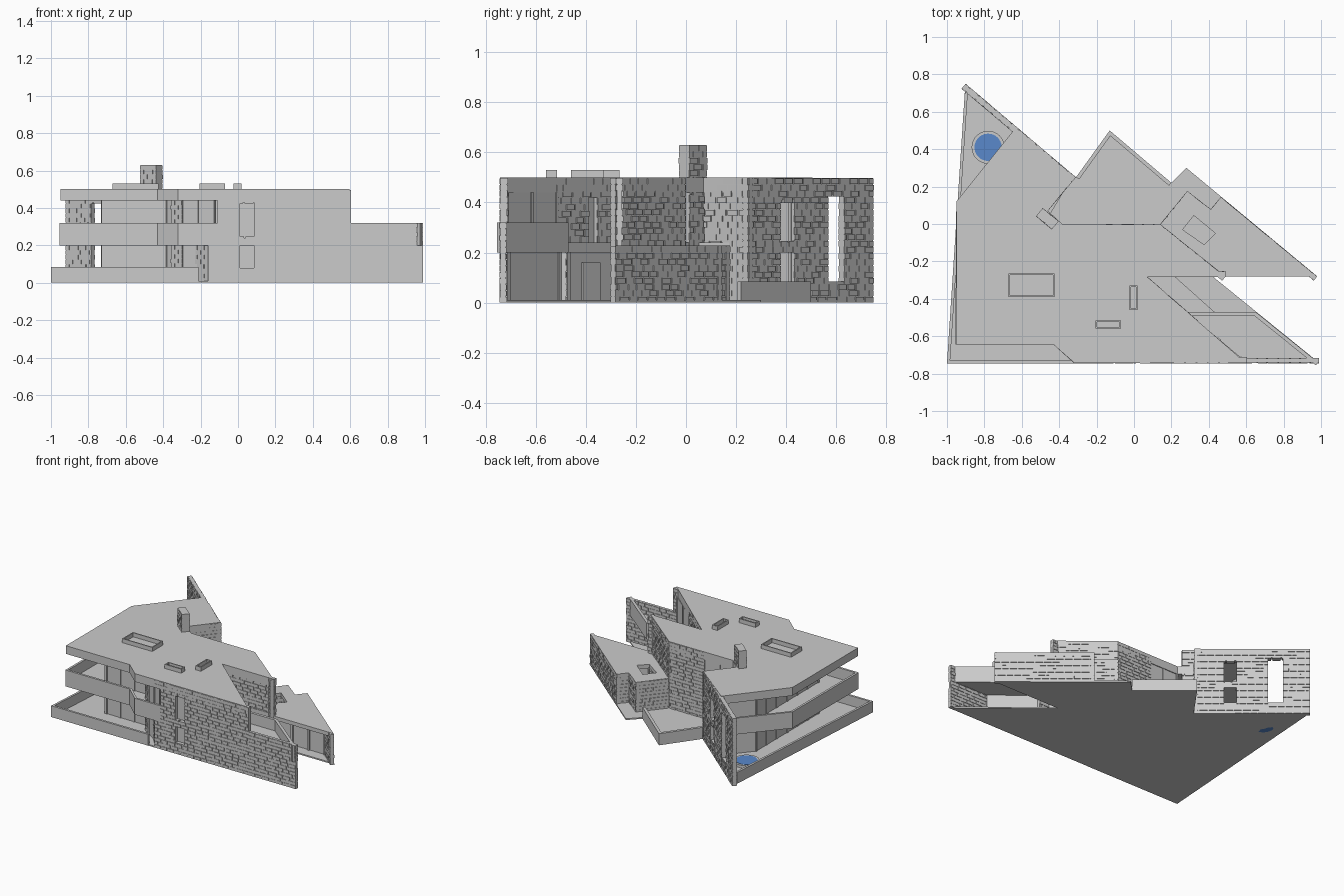
import bpy, bmesh, random
from mathutils import Vector

if "Cube" in bpy.data.objects:
    bpy.data.objects.remove(bpy.data.objects["Cube"])

random.seed(4)


def finish(bm, name, color=None):
    bmesh.ops.recalc_face_normals(bm, faces=bm.faces)
    me = bpy.data.meshes.new(name)
    bm.to_mesh(me)
    bm.free()
    ob = bpy.data.objects.new(name, me)
    bpy.context.collection.objects.link(ob)
    if color:
        m = bpy.data.materials.new(name)
        m.diffuse_color = color
        m.use_nodes = True
        m.node_tree.nodes["Principled BSDF"].inputs["Base Color"].default_value = m.diffuse_color
        me.materials.append(m)
    return ob


def add_prism(bm, pts, z0, z1):
    lo = [bm.verts.new((x, y, z0)) for x, y in pts]
    hi = [bm.verts.new((x, y, z1)) for x, y in pts]
    bm.faces.new(lo[::-1])
    bm.faces.new(hi)
    for i in range(len(pts)):
        j = (i + 1) % len(pts)
        bm.faces.new((lo[i], lo[j], hi[j], hi[i]))


def prism(name, pts, z0, z1):
    bm = bmesh.new()
    add_prism(bm, pts, z0, z1)
    return finish(bm, name)


def strip(name, pts, t, z0, z1, closed=False):
    """Mitred wall of thickness t on the left of a path."""
    p = [Vector(q) for q in pts]
    n = len(p)
    off = []
    for i in range(n):
        ns = []
        for a, b in ((i - 1, i), (i, i + 1)):
            if closed or (a >= 0 and b < n):
                d = (p[b % n] - p[a % n]).normalized()
                ns.append(Vector((-d.y, d.x)))
        m = ns[0] if len(ns) == 1 else (ns[0] + ns[1]) / (1 + ns[0].dot(ns[1]))
        off.append(p[i] + m * t)
    bm = bmesh.new()
    rows = [[bm.verts.new((v.x, v.y, z)) for v in line]
            for line, z in ((p, z0), (p, z1), (off, z1), (off, z0))]
    for i in range(n if closed else n - 1):
        j = (i + 1) % n
        for k in range(4):
            a, b = rows[k], rows[(k + 1) % 4]
            bm.faces.new((a[i], a[j], b[j], b[i]))
    if not closed:
        bm.faces.new([r[0] for r in rows])
        bm.faces.new([r[-1] for r in rows])
    return finish(bm, name)


def stone_wall(name, p0, p1, z0, z1, t=0.035, holes=()):
    """Core plus staggered stone courses; t goes to the left of p0->p1."""
    p0, p1 = Vector(p0), Vector(p1)
    d = p1 - p0
    L = d.length
    d.normalize()
    nrm = Vector((-d.y, d.x)) * (1 if t > 0 else -1)
    t = abs(t)
    bm = bmesh.new()

    def block(a, b, n0, n1, za, zb):
        add_prism(bm, [p0 + d * s + nrm * n for s, n in ((a, n0), (b, n0), (b, n1), (a, n1))], za, zb)

    xs = sorted({0, L} | {h[0] for h in holes} | {h[1] for h in holes})
    for a, b in zip(xs, xs[1:]):
        z = z0
        for h in sorted((h for h in holes if h[0] < (a + b) / 2 < h[1]), key=lambda h: h[2]):
            if h[2] > z:
                block(a, b, .005, t - .005, z, h[2])
            z = h[3]
        if z < z1:
            block(a, b, .005, t - .005, z, z1)
    rows = max(1, round((z1 - z0) / .025))
    rh = (z1 - z0) / rows
    for r in range(rows):
        za = z0 + r * rh
        cuts = sorted(h for h in holes if h[2] < za + rh / 2 < h[3])
        s = 0
        for c in cuts + [(L, L)]:
            ln = .025 if r % 2 else .05
            while s < c[0] - .008:
                e = min(s + ln, c[0])
                k = random.uniform(0, .0025)
                block(s, e, k, t - k, za + .001, za + rh - .002)
                s = e + .009
                ln = random.uniform(.04, .055)
            s = c[1]
    return finish(bm, name)


def glass_wall(name, pts, z0, z1, spacing=.13):
    strip(name + "_panes", pts, .006, z0, z1)
    bm = bmesh.new()
    for a, b in zip(pts, pts[1:]):
        a, b = Vector(a), Vector(b)
        n = max(1, round((b - a).length / spacing))
        u = (b - a).normalized() * .008
        v = Vector((-u.y, u.x)) * 1.3
        for i in range(n + 1):
            c = a.lerp(b, i / n)
            add_prism(bm, [c - u - v, c + u - v, c + u + v, c - u + v], z0, z1)
    finish(bm, name + "_posts")


F = -.745
TOP = .497
# Ground slab and low terrace walls
prism("ground_slab", [(-1, F), (.99, F + .003), (.42, -.28), (.98, -.28), (.28, .30), (.2, .22),
                      (-.13, .50), (-.31, .25), (-.9, .745)], 0, .01)
strip("front_terrace_wall", [(-.905, .70), (-1, F), (-.21, F)], .016, 0, .083)
strip("back_terrace_wall", [(.2, .22), (-.13, .50), (-.31, .25)], .02, 0, .085)

# Middle floor with balcony parapet
prism("middle_floor", [(-.945, -.64), (-.43, -.64), (-.325, -.735), (.98, -.738), (.65, -.47), (.43, -.47),
                       (.22, -.282), (.48, -.282), (.14, -.01), (-.38, -.01), (-.45, .05), (-.33, .25),
                       (-.63, .49), (-.945, .12)], .2, .24)
strip("balcony_parapet", [(-.64, .485), (-.95, .12), (-.955, -.645), (-.43, -.645), (-.32, F), (-.11, F)],
      .016, .2, .32)
strip("side_balcony_parapet", [(.985, -.74), (.65, -.47), (.28, -.47)], .02, .2, .32)

# Main roof
prism("main_roof", [(-.95, -.645), (-.43, -.645), (-.32, -.742), (.597, -.742), (.07, -.283), (.487, -.283),
                    (.14, -.003), (-.38, -.003), (-.46, .07), (-.315, .25), (-.64, .505), (-.95, .12)], .44, .5)
# Skylight curbs
for i, (x0, x1, y0, y1) in enumerate(((-.67, -.425, -.39, -.265), (-.205, -.07, -.56, -.515),
                                      (-.025, .02, -.46, -.33))):
    strip(f"skylight_curb_{i + 1}", [(x0, y0), (x1, y0), (x1, y1), (x0, y1)], .008, .495, .53, True)

# Front stone wall, tall part and low part
stone_wall("front_wall", (-.16, F), (.605, F), 0, TOP, .035,
           [(0, .05, .2, .44), (.17, .245, .08, .2), (.17, .245, .24, .43)])
stone_wall("front_wall_low", (.605, F), (.99, F), 0, .32, .03)
stone_wall("entry_pier", (-.16, F + .01), (-.23, -.66), 0, .2, -.035)
strip("front_slot_glass", [(.005, -.715), (.09, -.715)], .005, .08, .43)
# Back left stone wall with slots
stone_wall("back_left_wall", (-.9, .75), (-.31, .25), 0, TOP, -.035,
           [(.178, .278, .085, .43), (.487, .572, .085, .2), (.487, .572, .24, .41)])
# Rear stone walls
stone_wall("rear_return_wall", (-.31, .25), (-.46, .07), 0, TOP, -.03)
stone_wall("rear_wall", (-.15, 0), (.14, 0), 0, TOP, -.03)
stone_wall("rear_right_wall", (.14, 0), (.49, -.28), .2, TOP, -.03)
stone_wall("notch_upper_wall", (.07, -.28), (.49, -.28), 0, TOP, .03)
glass_wall("rear_window", [(-.38, -.015), (-.15, -.015)], .01, .44, .115)
# Chimney
stone_wall("chimney", (-.525, .04), (-.44, -.03), 0, .63, .06)

# Diagonal wall over the side balcony
stone_wall("side_upper_wall", (.07, -.28), (.34, -.515), .24, TOP, -.03, [(.108, .162, .24, .42)])
strip("side_slot_glass", [(.13, -.36), (.19, -.412)], -.005, .24, .42)
glass_wall("side_upper_window", [(.33, -.52), (.57, -.72)], .24, .44, .17)
glass_wall("side_lower_window", [(.42, -.51), (.67, -.715)], .01, .2, .4)
stone_wall("side_lower_pier", (.30, -.475), (.42, -.475), 0, .2, -.035)
glass_wall("side_entry", [(.12, -.285), (.33, -.475)], .01, .2, .4)
strip("side_door", [(.20, -.348), (.275, -.418)], .01, .01, .16)

# Low right wing
roof = prism("wing_roof", [(.14, -.01), (.285, .175), (.41, .078), (.465, .143), (.975, -.28), (.48, -.28)],
             .2, .228)
cut = prism("skylight_cutter", [(.26, -.03), (.32, .045), (.435, -.05), (.375, -.11)], .1, .4)
cut.hide_render = True
cut.hide_viewport = True
mod = roof.modifiers.new("skylight", 'BOOLEAN')
mod.operation = 'DIFFERENCE'
mod.solver = 'EXACT'
mod.object = cut
stone_wall("wing_outer_wall", (.465, .145), (.98, -.28), 0, .226, -.03)
stone_wall("wing_left_wall", (.14, 0), (.285, .177), 0, .226, -.03)
stone_wall("wing_back_wall", (.285, .177), (.41, .08), 0, .226, -.03)
stone_wall("wing_step_wall", (.41, .08), (.465, .145), 0, .226, -.03)
glass_wall("wing_window", [(.45, -.2), (.85, -.2)], .01, .2)

# Left glazing on both floors
for name, z0, z1 in (("lower", .01, .2), ("upper", .24, .44)):
    glass_wall(name + "_window", [(-.13, -.71), (-.30, -.6), (-.38, -.5), (-.72, -.5), (-.72, .22), (-.55, .42)],
               z0, z1)
    stone_wall(name + "_stone_pier", (-.36, -.57), (-.30, -.62), z0, z1, .03)

# Round pool
for name, r, h, col in (("pool_rim", .088, .03, None), ("pool_water", .073, .032, (.1, .25, .6, 1))):
    bm = bmesh.new()
    bmesh.ops.create_cone(bm, cap_ends=True, segments=40, radius1=r, radius2=r, depth=h)
    bmesh.ops.translate(bm, verts=bm.verts, vec=(-.78, .41, h / 2))
    finish(bm, name, col)
